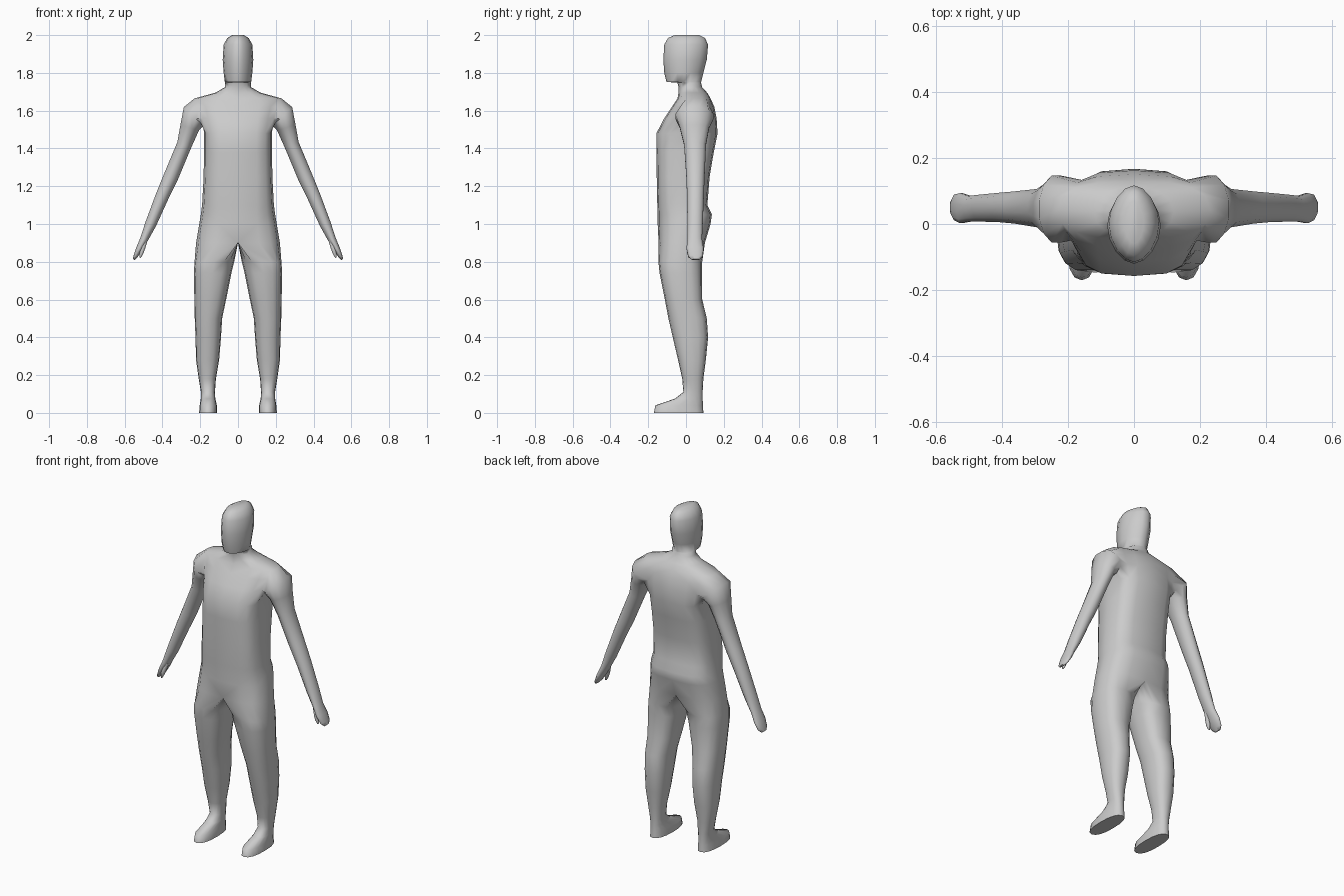
import bpy, bmesh
from math import sin, cos, pi, radians
from mathutils import Vector

cube = bpy.data.objects.get("Cube")
if cube:
    bpy.data.objects.remove(cube)

grey = bpy.data.materials.new("plain_grey")
grey.use_nodes = True
colour = (0.6, 0.6, 0.6, 1)
grey.diffuse_color = colour
grey.node_tree.nodes["Principled BSDF"].inputs["Base Color"].default_value = colour

N = 8  # segments in a half ring, front to back


def power(v, p):
    return (1 if v >= 0 else -1) * abs(v) ** (2 / p)


def ring_point(cx, hw, yf, yb, z, p, i):
    """Point i of a rounded section, counted from the front round the outside."""
    t = -pi / 2 + pi * i / N
    c = 0 if i % N == 0 else cos(t)
    return Vector((cx + hw * power(c, p), (yf + yb) / 2 + (yb - yf) / 2 * power(sin(t), p), z))


def skin(bm, a, b, closed, skip=()):
    """Quads between two rows of vertices."""
    n = len(a)
    for i in range(n if closed else n - 1):
        if i not in skip:
            j = (i + 1) % n
            bm.faces.new((a[i], a[j], b[j], b[i]))


def limb_rings(bm, path, start):
    """Rings of twelve square to a path of (x, y, z, thickness, breadth)."""
    rings = []
    for k, (x, y, z, thick, broad) in enumerate(path):
        before = path[k - 1] if k else start
        after = path[min(k + 1, len(path) - 1)]
        d = Vector((after[0] - before[0], 0, after[2] - before[2])).normalized()
        out = Vector((-d.z, 0, d.x))
        ring = []
        for i in range(12):
            a = radians((i - 1.5) * 30)
            ring.append(bm.verts.new(Vector((x, y, z)) - out * thick * cos(a)
                                     + Vector((0, broad * sin(a), 0))))
        rings.append(ring)
    for a, b in zip(rings, rings[1:]):
        skin(bm, a, b, True)
    bm.faces.new(rings[-1])
    return rings


def finish(name, bm):
    bmesh.ops.recalc_face_normals(bm, faces=bm.faces)
    mesh = bpy.data.meshes.new(name)
    bm.to_mesh(mesh)
    bm.free()
    mesh.materials.append(grey)
    ob = bpy.data.objects.new(name, mesh)
    bpy.context.collection.objects.link(ob)
    mirror = ob.modifiers.new("mirror", 'MIRROR')
    mirror.use_clip = True
    mirror.merge_threshold = 0.0005
    bpy.ops.object.select_all(action='DESELECT')
    ob.select_set(True)
    bpy.context.view_layer.objects.active = ob
    bpy.ops.object.shade_smooth_by_angle(angle=radians(70))
    return ob


# Half sections from crotch to crown: height, half width, front, back, squareness
trunk = [
    (0.90, .222, -.145, .10, 2.8), (1.00, .205, -.15, .13, 2.8), (1.05, .197, -.15, .137, 2.8),
    (1.10, .19, -.152, .113, 3), (1.25, .182, -.155, .125, 3.2), (1.38, .18, -.157, .147, 3.2),
    (1.48, .18, -.157, .167, 3.2), (1.56, .20, -.115, .162, 3), (1.62, .22, -.075, .15, 2.8),
    (1.665, .23, -.045, .13, 2.6), (1.695, .12, -.04, .112, 2.2), (1.725, .068, -.04, .085, 2),
    (1.748, .068, -.045, .08, 2), (1.752, .07, -.103, .08, 1.8), (1.80, .076, -.115, .092, 1.8),
    (1.87, .081, -.12, .11, 1.8), (1.95, .076, -.115, .117, 1.8), (1.985, .056, -.095, .10, 1.8),
    (2.00, .03, -.06, .07, 1.8)]
SHOULDER = 6            # lowest row of the arm opening, three rows high
FRONT, BACK = 3, 6      # columns of the arm opening

bm = bmesh.new()
rows = [[bm.verts.new(ring_point(0, hw, yf, yb, z, p, i)) for i in range(N + 1)]
        for z, hw, yf, yb, p in trunk]
for k, (a, b) in enumerate(zip(rows, rows[1:])):
    opening = range(FRONT, BACK) if SHOULDER <= k < SHOULDER + 3 else ()
    skin(bm, a, b, False, opening)
bm.faces.new(rows[-1])  # crown

# Leg and foot: height, inner x, outer x, front, back, squareness
leg = [
    (0.80, .02, .23, -.146, .086, 2.7), (0.74, .035, .234, -.14, .085, 2.6),
    (0.60, .063, .231, -.112, .086, 2.5), (0.50, .084, .229, -.093, .11, 2.4),
    (0.40, .09, .225, -.07, .117, 2.4), (0.28, .10, .222, -.042, .105, 2.4),
    (0.18, .117, .208, -.02, .092, 2.3), (0.11, .122, .196, -.014, .088, 2.3),
    (0.075, .12, .197, -.06, .088, 2.3), (0.04, .112, .203, -.162, .09, 2.3),
    (0.00, .11, .206, -.17, .092, 2.4)]
# The crotch seam lies on the centre line and closes the first leg ring
top = rows[0]
seam = [bm.verts.new(top[N].co.lerp(top[0].co, i / N)) for i in range(1, N)]
above = top + seam
for z, inner, outer, yf, yb, p in leg:
    ring = [bm.verts.new(ring_point((inner + outer) / 2, (outer - inner) / 2, yf, yb, z, p, i))
            for i in range(2 * N)]
    skin(bm, above, ring, True)
    above = ring
bm.faces.new(above)  # sole

# Arm and hand, joined to the shoulder opening
arm = [
    (.235, .045, 1.57, .074, .105), (.256, .045, 1.51, .053, .08), (.284, .048, 1.42, .041, .06),
    (.355, .05, 1.25, .041, .05), (.40, .05, 1.15, .037, .046), (.462, .048, 1.00, .031, .042),
    (.497, .046, .92, .022, .04), (.522, .048, .87, .018, .047), (.542, .05, .83, .012, .04),
    (.552, .05, .812, .006, .022)]
rings = limb_rings(bm, arm, (.17, 0, 1.60))
low, high = rows[SHOULDER], rows[SHOULDER + 3]
opening = (low[FRONT:BACK + 1] + [rows[SHOULDER + k][BACK] for k in (1, 2)]
           + high[FRONT:BACK + 1][::-1] + [rows[SHOULDER + k][FRONT] for k in (2, 1)])
skin(bm, opening, rings[0], True)
loose = [v for v in bm.verts if not v.link_faces]
bmesh.ops.delete(bm, geom=loose, context='VERTS')
finish("body", bm)

# Thumbs
bm = bmesh.new()
thumb = [(.49, .03, .915, .012, .014), (.503, .022, .875, .013, .014),
         (.511, .018, .845, .01, .012), (.518, .018, .822, .004, .005)]
bm.faces.new(limb_rings(bm, thumb, (.48, 0, .945))[0])
finish("thumbs", bm)
